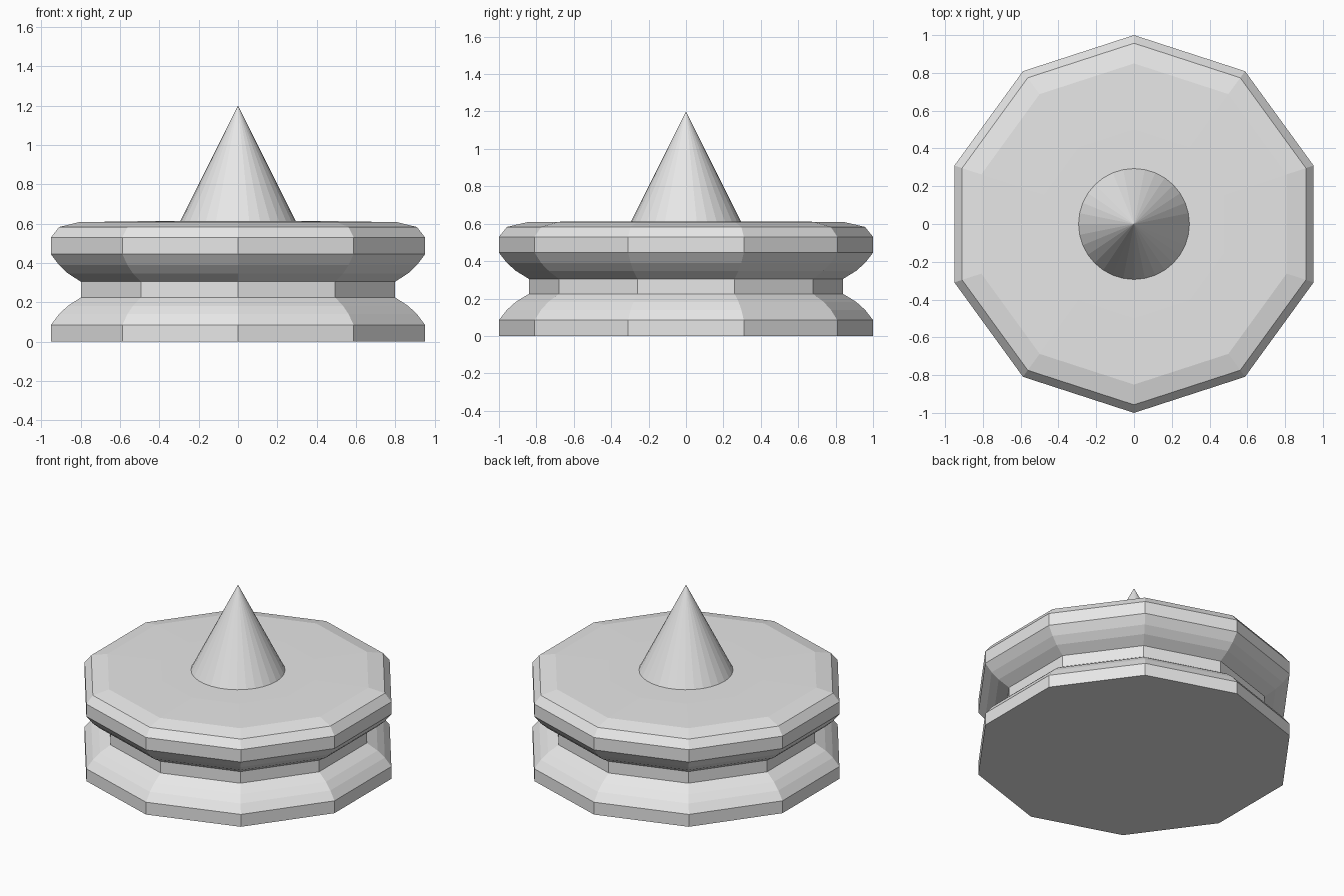
import bpy
import bmesh
import math
from mathutils import Matrix

if "Cube" in bpy.data.objects:
    bpy.data.objects.remove(bpy.data.objects["Cube"], do_unlink=True)

# One plain grey for everything
GREY = (0.8, 0.8, 0.8, 1.0)
grey = bpy.data.materials.new("light_grey")
grey.use_nodes = True
grey.diffuse_color = GREY
grey.node_tree.nodes["Principled BSDF"].inputs["Base Color"].default_value = GREY


def finish(name, bm):
    """Turn a bmesh into a flat shaded grey object."""
    bmesh.ops.recalc_face_normals(bm, faces=bm.faces)
    mesh = bpy.data.meshes.new(name)
    bm.to_mesh(mesh)
    bm.free()
    mesh.materials.append(grey)
    obj = bpy.data.objects.new(name, mesh)
    bpy.context.collection.objects.link(obj)
    return obj


def lathe(name, profile, sides):
    """Turn a (radius, height) profile into a capped solid, one corner at +y."""
    bm = bmesh.new()
    rings = []
    for radius, z in profile:
        angles = [math.pi / 2 + math.tau * i / sides for i in range(sides)]
        rings.append([bm.verts.new((radius * math.cos(a), radius * math.sin(a), z))
                      for a in angles])
    for low, high in zip(rings, rings[1:]):
        for i in range(sides):
            j = (i + 1) % sides
            bm.faces.new((low[i], low[j], high[j], high[i]))
    bm.faces.new(rings[0])
    bm.faces.new(rings[-1])
    return finish(name, bm)


# Ten-sided body: foot, rounded shoulders around a narrow waist, bevelled top
shoulder = [(1.0, 0.085), (0.957, 0.14), (0.91, 0.182), (0.84, 0.225)]
waist_mirror = [(r, 0.53 - z) for r, z in reversed(shoulder)]
top = [(1.0, 0.53), (0.957, 0.583), (0.85, 0.608), (0.5, 0.613)]
lathe("grooved_base", [(1.0, 0.0)] + shoulder + waist_mirror + top, 10)

# Pointed cone standing on the centre of the top
bm = bmesh.new()
bmesh.ops.create_cone(bm, cap_ends=True, segments=32, radius1=0.3, radius2=0,
                      depth=0.6, matrix=Matrix.Translation((0, 0, 0.9)))
bmesh.ops.remove_doubles(bm, verts=bm.verts, dist=0.0001)
finish("centre_spike", bm)
